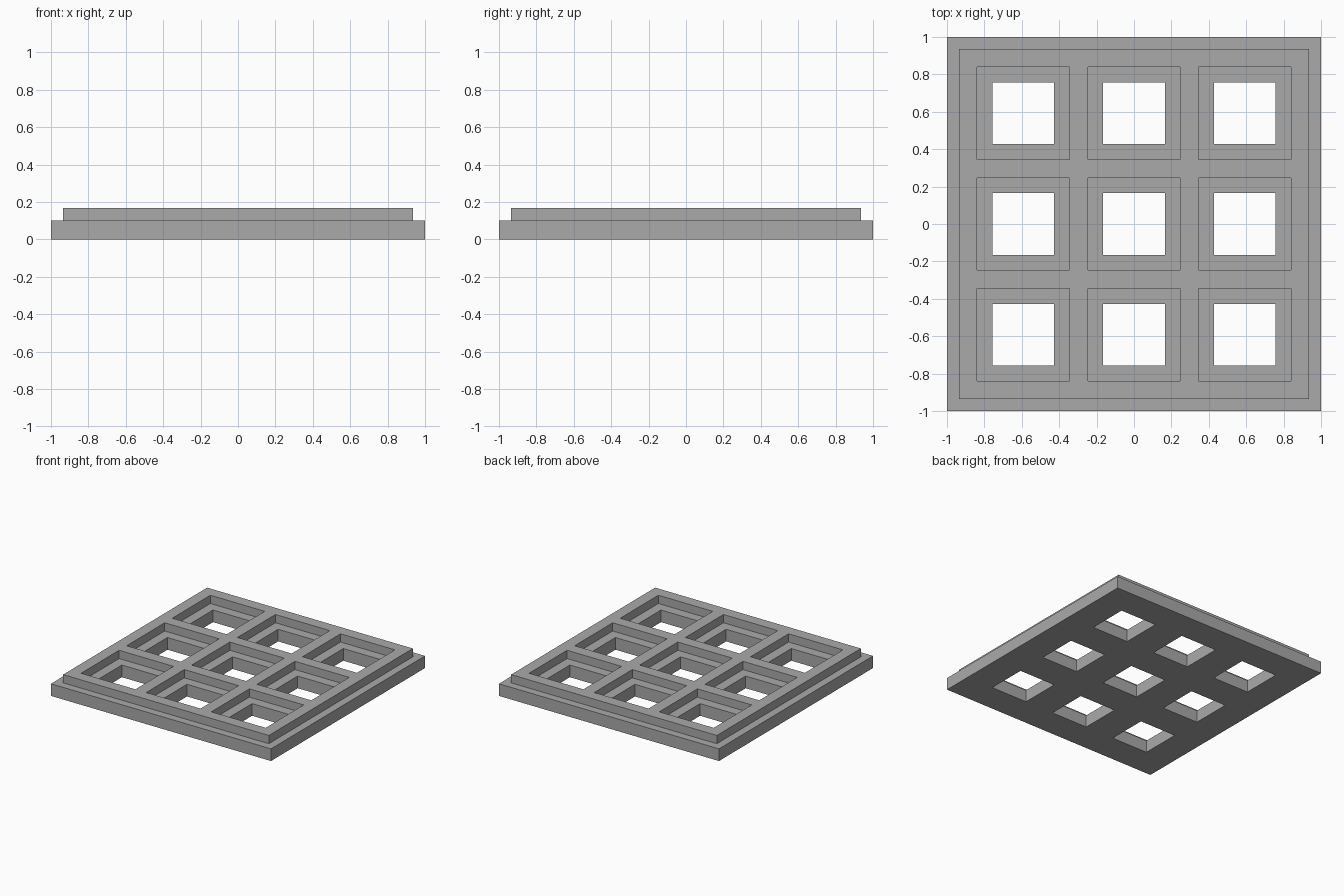
import bpy
import bmesh

cube = bpy.data.objects.get("Cube")
if cube:
    bpy.data.objects.remove(cube, do_unlink=True)

# Sizes
BASE_TOP, RIM_TOP = 0.10, 0.168
BASE_HALF, RIM_HALF = 1.0, 0.935
PITCH, HOLE_HALF, RECESS_HALF = 0.592, 0.165, 0.247
LEVELS = (0.0, BASE_TOP, RIM_TOP)

# Grey material
grey = bpy.data.materials.new("plain grey")
grey.use_nodes = True
colour = (0.4, 0.4, 0.4, 1.0)
grey.diffuse_color = colour
grey.node_tree.nodes["Principled BSDF"].inputs["Base Color"].default_value = colour

# Cut lines shared by both axes
centres = [i * PITCH for i in (-1, 0, 1)]
lines = sorted([s * h for s in (-1, 1) for h in (BASE_HALF, RIM_HALF)]
               + [c + s * h for c in centres for s in (-1, 1)
                  for h in (HOLE_HALF, RECESS_HALF)])
cells = len(lines) - 1


def level(i, j):
    """Storeys above the ground in a cell: 0 open, 1 base ledge, 2 raised lattice."""
    if not (0 <= i < cells and 0 <= j < cells):
        return 0
    x, y = [(lines[k] + lines[k + 1]) / 2 for k in (i, j)]
    if max(abs(x), abs(y)) > RIM_HALF:
        return 1
    offset = max(min(abs(v - c) for c in centres) for v in (x, y))
    return 0 if offset < HOLE_HALF else 1 if offset < RECESS_HALF else 2


bm = bmesh.new()
verts = {}


def face(*corners):
    for key in corners:
        if key not in verts:
            i, j, k = key
            verts[key] = bm.verts.new((lines[i], lines[j], LEVELS[k]))
    bm.faces.new([verts[key] for key in corners])


# Stepped lattice: tops, underside and the walls between cells
for i in range(cells):
    for j in range(cells):
        top = level(i, j)
        ring = [(i, j), (i + 1, j), (i + 1, j + 1), (i, j + 1)]
        if top:
            face(*[(*p, top) for p in ring])
            face(*[(*p, 0) for p in reversed(ring)])
        sides = [(i, j - 1), (i + 1, j), (i, j + 1), (i - 1, j)]
        for n, side in enumerate(sides):
            a, b = ring[n], ring[(n + 1) % 4]
            for k in range(level(*side), top):
                face((*a, k), (*b, k), (*b, k + 1), (*a, k + 1))

# Merge flat neighbours into large clean faces
bmesh.ops.dissolve_limit(bm, angle_limit=0.01, verts=bm.verts, edges=bm.edges)
bmesh.ops.recalc_face_normals(bm, faces=bm.faces)

mesh = bpy.data.meshes.new("stepped_grate")
bm.to_mesh(mesh)
bm.free()
mesh.materials.append(grey)
grate = bpy.data.objects.new("stepped_grate", mesh)
bpy.context.collection.objects.link(grate)
